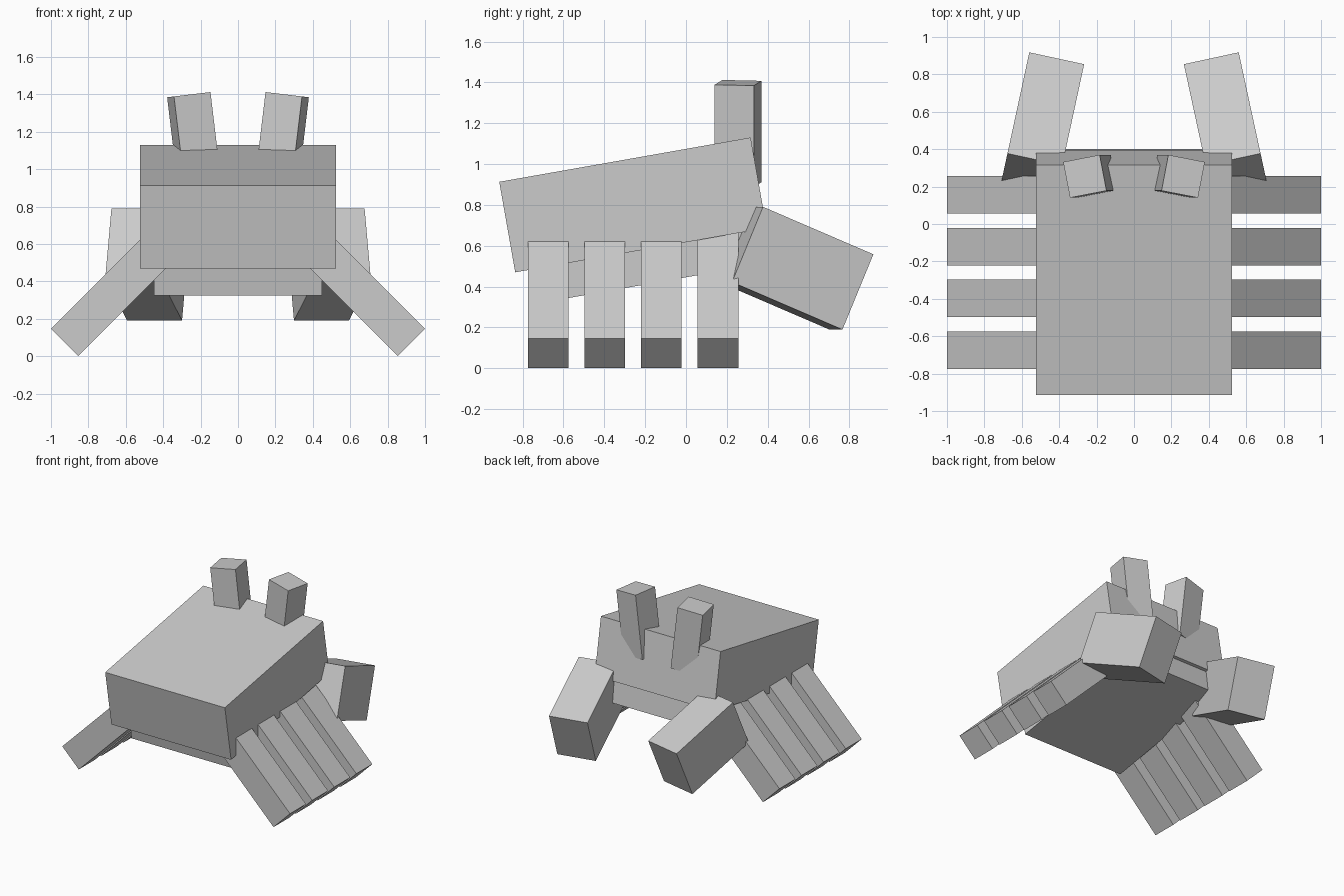
import bpy
import bmesh
from math import radians
from mathutils import Matrix, Vector

if "Cube" in bpy.data.objects:
    bpy.data.objects.remove(bpy.data.objects["Cube"])


def box(name, size, centre, rot, mirror=False):
    """Box of given size, rotated by matrix and placed; optionally mirrored across x = 0."""
    bm = bmesh.new()
    mat = Matrix.Translation(centre) @ rot @ Matrix.Diagonal((*size, 1))
    bmesh.ops.create_cube(bm, size=1, matrix=mat)
    mesh = bpy.data.meshes.new(name)
    bm.to_mesh(mesh)
    bm.free()
    obj = bpy.data.objects.new(name, mesh)
    bpy.context.collection.objects.link(obj)
    if mirror:
        mod = obj.modifiers.new("mirror", 'MIRROR')
        mod.use_mirror_merge = False
    return obj


def turn(angle, axis):
    return Matrix.Rotation(radians(angle), 4, axis)


# Tilted shell and narrower underside
tilt = turn(10, 'X')
box("shell", (1.05, 1.25, 0.45), (0, -0.26, 0.80), tilt)
box("underside", (0.90, 1.107, 0.25), (0, -0.167, 0.543), tilt)

# Four pairs of splayed legs
leg_length = 0.75
outer_end = Vector((0.927, 0, 0.073))
inward = Vector((-1, 0, 1)).normalized()
for i in range(4):
    centre = outer_end + inward * leg_length / 2
    centre.y = -0.675 + 0.277 * i
    box(f"leg_{i + 1}", (leg_length, 0.2, 0.205), centre, turn(45, 'Y'), True)

# Claws angled down and inward
box("claw", (0.30, 0.60, 0.40), (0.488, 0.54, 0.49),
    turn(12.2, 'Z') @ turn(-22.8, 'X'), True)

# Eye stalks leaning outward
up = Vector((0.12, 0, 1)).normalized()
back = Vector((0.19, 0.98, 0))
back = (back - up * back.dot(up)).normalized()
side = back.cross(up)
eye_rot = Matrix((side, back, up)).transposed().to_4x4()
box("eye_stalk", (0.20, 0.195, 0.50), Vector((0.263, 0.255, 1.398)) - up * 0.25,
    eye_rot, True)
